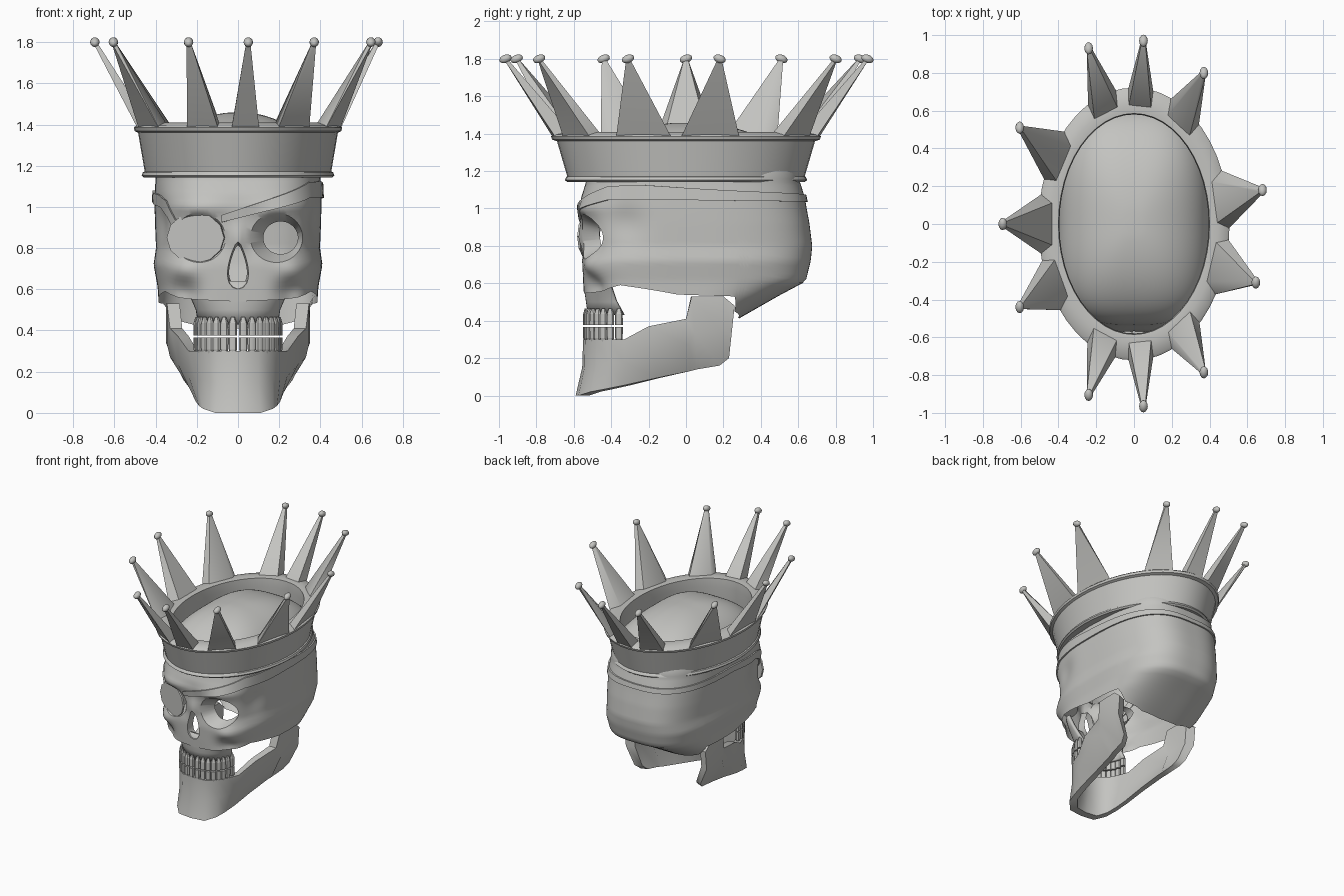
import bpy, bmesh, math
from mathutils import Vector, Matrix

if "Cube" in bpy.data.objects:
    bpy.data.objects.remove(bpy.data.objects["Cube"])

bone = bpy.data.materials.new("warm_grey")
bone.diffuse_color = (0.55, 0.55, 0.53, 1)
bone.use_nodes = True
bone.node_tree.nodes["Principled BSDF"].inputs["Base Color"].default_value = bone.diffuse_color


def finish(name, bm, angle=40):
    bmesh.ops.recalc_face_normals(bm, faces=bm.faces)
    me = bpy.data.meshes.new(name)
    bm.to_mesh(me)
    bm.free()
    ob = bpy.data.objects.new(name, me)
    bpy.context.collection.objects.link(ob)
    me.materials.append(bone)
    bpy.ops.object.select_all(action='DESELECT')
    ob.select_set(True)
    bpy.context.view_layer.objects.active = ob
    bpy.ops.object.shade_smooth_by_angle(angle=math.radians(angle))
    return ob


def loft(bm, rings, wrap=True, loop=False):
    """Skin rings of points; wrap closes each ring, loop joins last to first."""
    vs = [[bm.verts.new(p) for p in r] for r in rings]
    n = len(vs[0])
    for i in range(len(vs) if loop else len(vs) - 1):
        a, b = vs[i], vs[(i + 1) % len(vs)]
        for j in range(n if wrap else n - 1):
            k = (j + 1) % n
            bm.faces.new((a[j], a[k], b[k], b[j]))
    return vs


def interp(table, x):
    for a, b in zip(table, table[1:]):
        if x <= b[0]:
            t = max(0, (x - a[0]) / (b[0] - a[0]))
            return [p + (q - p) * t for p, q in zip(a[1:], b[1:])]
    return list(table[-1][1:])


def bump(u, v):
    return math.exp(-u * u - v * v)


# ---- skull surface: height -> half width, front depth, back depth
SECTION = [(.41, .34, .52, .28), (.53, .385, .545, .49), (.61, .39, .55, .64),
           (.72, .41, .555, .667), (.80, .398, .545, .675), (.92, .403, .555, .66),
           (1.0, .405, .565, .645), (1.06, .405, .56, .635), (1.14, .40, .535, .61)]
# lower edge of the open shell by angle from the front
RIM = [(0, .54), (22, .55), (32, .56), (45, .59), (83, .54), (126, .53), (131, .45), (150, .415), (180, .41)]
TOP = 1.46


def skull_point(deg, z):
    w, f, b = interp(SECTION, z)
    if z > 1.14:
        k = math.sqrt(max(0, 1 - ((z - 1.14) / (TOP - 1.14)) ** 2))
        w, f, b = w * k, f * k, b * k
    s, c = math.sin(math.radians(deg)), math.cos(math.radians(deg))
    d, n = (f, 3.1) if c > 0 else (b, 2.9)
    r = (abs(s / w) ** n + abs(c / d) ** n) ** (-1 / n)
    x, y = r * s, -r * c
    if y < -.05:
        ax = abs(x)
        x *= 1 - .06 * bump((z - .92) / .1, (y + .32) / .1)          # temple
        y -= .02 * bump((z - 1.0) / .04, (ax - .2) / .14)            # brow
        y -= .03 * bump((z - .69) / .05, (ax - .28) / .08)           # cheekbone
        y += .04 * bump((z - .58) / .06, (ax - .25) / .06)           # cheek hollow
        y -= .025 * bump((z - .84) / .08, ax / .04)                  # nose bridge
    return Vector((x, y, z))


bm = bmesh.new()
COLS, ROWS = 192, 64
rings = []
for i in range(1, ROWS + 1):
    t = (i / ROWS) ** 1.5
    ring = []
    for j in range(COLS):
        deg = j * 360 / COLS
        low = interp(RIM, min(deg, 360 - deg))[0]
        ring.append(skull_point(deg, TOP - (TOP - low) * t))
    rings.append(ring)
bm.faces.new(loft(bm, rings)[0])


def face_point(x, z):
    """Point on the front of the skull at a given x and z."""
    lo, hi = -70, 70
    for _ in range(24):
        mid = (lo + hi) / 2
        lo, hi = (mid, hi) if skull_point(mid, z).x < x else (lo, mid)
    return skull_point(lo, z)


def socket(cx, cz, rx, rz, taper, depth, shrink, shift):
    """Open a hole in the face and line it with a funnel."""
    def inside(p):
        u = (p.z - cz) / rz
        return abs(u) < 1 and p.y < -.2 and ((p.x - cx) / (rx * (1 - taper * u))) ** 2 + u * u < 1
    gone = [f for f in bm.faces if inside(f.calc_center_median())]
    edge = {v for f in gone for v in f.verts}
    bmesh.ops.delete(bm, geom=gone, context='FACES')
    edge = {v for v in edge if v.is_valid}
    for v in edge:
        a = math.atan2((v.co.z - cz) / rz, (v.co.x - cx) / rx)
        v.co = face_point(cx + rx * math.cos(a) * (1 - taper * math.sin(a)), cz + rz * math.sin(a))
    es = [e for e in bm.edges if e.is_boundary and all(v in edge for v in e.verts)]
    for v in bmesh.ops.extrude_edge_only(bm, edges=es)['geom']:
        if isinstance(v, bmesh.types.BMVert):
            v.co = Vector((cx + shift + (v.co.x - cx) * shrink, v.co.y + depth,
                           cz + (v.co.z - cz) * shrink))


for side in (1, -1):
    socket(side * .187, .85, .127, .12, 0, .09, .66, side * .02)
socket(0, .715, .047, .115, .45, .06, .85, 0)
finish("skull", bm, 45)

# ---- upper jaw bone above the teeth
bm = bmesh.new()
rings = []
for z, rx, ry, yc in ((.43, .195, .195, -.33), (.50, .205, .165, -.37),
                      (.57, .235, .15, -.395), (.64, .27, .135, -.405)):
    rings.append([(rx * math.sin(a), yc - ry * math.cos(a), z)
                  for a in (math.pi * (k / 24 - .5) for k in range(25))])
loft(bm, rings, wrap=False)
ob = finish("upper_jaw", bm)
sol = ob.modifiers.new("thickness", 'SOLIDIFY')
sol.thickness = .02

# ---- teeth: two arches of tapered pegs
for name, zc, flip in (("upper_teeth", .418, 1), ("lower_teeth", .325, -1)):
    bm = bmesh.new()
    for k in range(16):
        a = math.pi * ((k + .5) / 16 - .5) * 1.02
        y = -.335 - .2 * abs(math.cos(a)) ** .8
        x = .2 * math.copysign(abs(math.sin(a)) ** .9, math.sin(a))
        m = (Matrix.Translation((x, y, zc)) @ Matrix.Rotation(a, 4, 'Z')
             @ Matrix.Diagonal((1, .8, flip, 1)))
        for z0, h, r1, r2 in ((-.012, .06, .021, .02), (.033, .03, .02, .009)):
            bmesh.ops.create_cone(bm, cap_ends=True, segments=8, radius1=r1, radius2=r2,
                                  depth=h, matrix=m @ Matrix.Translation((0, 0, z0)))
    finish(name, bm)

# ---- lower jaw: stations of (top edge, bottom edge) from chin to hinge
JAW = [((0, -.55, .30), (0, -.59, .0)), ((.10, -.54, .30), (.11, -.575, .0)),
       ((.17, -.48, .30), (.17, -.51, .02)), ((.205, -.42, .30), (.19, -.43, .035)),
       ((.24, -.33, .30), (.205, -.33, .055)),
       ((.29, -.2, .37), (.22, -.15, .095)), ((.33, -.0, .41), (.24, .02, .13)),
       ((.345, .03, .53), (.25, .06, .14)), ((.35, .2, .53), (.265, .18, .16)),
       ((.35, .26, .48), (.285, .23, .20))]
rings = []
for side, stations in ((-1, JAW[:0:-1]), (1, JAW)):
    for top, bot in stations:
        t, b = Vector(top), Vector(bot)
        mid = (t + b) / 2
        mid.x = t.x
        if t.y < -.4:
            mid.y += .015
        outer = [t, mid, b]
        inner = [Vector((p.x * .82, p.y * .9, p.z)) for p in reversed(outer)]
        rings.append([(p.x * side, p.y, p.z) for p in outer + inner])
bm = bmesh.new()
vs = loft(bm, rings)
bm.faces.new(vs[0])
bm.faces.new(vs[-1])
finish("lower_jaw", bm, 45)

# ---- eye patch and its strap
bm = bmesh.new()
bmesh.ops.create_cone(bm, cap_ends=True, segments=12, radius1=1, radius2=1, depth=.012,
                      matrix=Matrix.Translation((-.205, -.52, .85))
                      @ Matrix.Rotation(math.radians(-22), 4, 'Z')
                      @ Matrix.Rotation(math.pi / 2, 4, 'X') @ Matrix.Diagonal((.15, .123, 1, 1)))
finish("eye_patch", bm, 30)

STRAP = [(-8, .925, .96), (40, 1.045, 1.12), (60, 1.045, 1.125), (90, 1.045, 1.11),
         (180, 1.035, 1.07), (270, 1.035, 1.08), (310, 1.0, 1.06), (320, .95, 1.03),
         (328, .87, .93)]
rings = []
for k in range(85):
    deg = -8 + 4 * k
    lo, hi = interp(STRAP, deg)
    ring = []
    for z, off in ((lo, -.01), (lo, .012), (hi, .012), (hi, -.01)):
        p = skull_point(deg, z)
        ring.append(p + Vector((p.x, p.y, 0)).normalized() * off)
    rings.append(ring)
bm = bmesh.new()
vs = loft(bm, rings)
bm.faces.new(vs[0])
bm.faces.new(vs[-1])
finish("patch_strap", bm)

# ---- crown band: oval profile of (x radius, y radius, height)
BAND = [(.405, .60, 1.145), (.458, .635, 1.142), (.468, .648, 1.152), (.462, .64, 1.168),
        (.453, .635, 1.172), (.485, .69, 1.36), (.502, .715, 1.368), (.506, .722, 1.385),
        (.495, .71, 1.395), (.445, .63, 1.41), (.40, .585, 1.405), (.395, .58, 1.34)]
bm = bmesh.new()
loft(bm, [[(rx * math.cos(a), ry * math.sin(a), z)
           for a in (math.tau * k / 48 for k in range(48))] for rx, ry, z in BAND], loop=True)
finish("crown_band", bm, 35)

# ---- crown spikes leaning outward, wider at the sides, each with a small bead
TIPS = [(-.24, .93), (.05, .97), (.37, .80), (.68, .18), (.645, -.31), (.37, -.785),
        (.05, -.965), (-.24, -.905), (-.605, -.44), (-.695, 0), (-.605, .51)]
spikes, beads = bmesh.new(), bmesh.new()
for x, y in TIPS:
    a = math.atan2(y / .98, x / .7)
    flare = abs(math.cos(a))
    pts = [(rx * math.cos(a + s * d), ry * math.sin(a + s * d), z)
           for rx, ry, z, d in ((.43, .615, 1.39, .14 + .05 * flare),
                                (.497, .71, 1.375, .13 + .1 * flare)) for s in (-1, 1)]
    pts += [(x + dx, y + dy, 1.80) for dx in (-.01, .01) for dy in (-.01, .01)]
    hull = [spikes.verts.new(p) for p in pts]
    bmesh.ops.convex_hull(spikes, input=hull)
    bmesh.ops.create_uvsphere(beads, u_segments=12, v_segments=8, radius=1,
                              matrix=Matrix.Translation((x, y, 1.80))
                              @ Matrix.Rotation(math.radians(-20 if y > 0 else 20), 4, 'X')
                              @ Matrix.Diagonal((.023, .034, .022, 1)))
finish("crown_spikes", spikes, 50)
finish("crown_beads", beads, 60)
